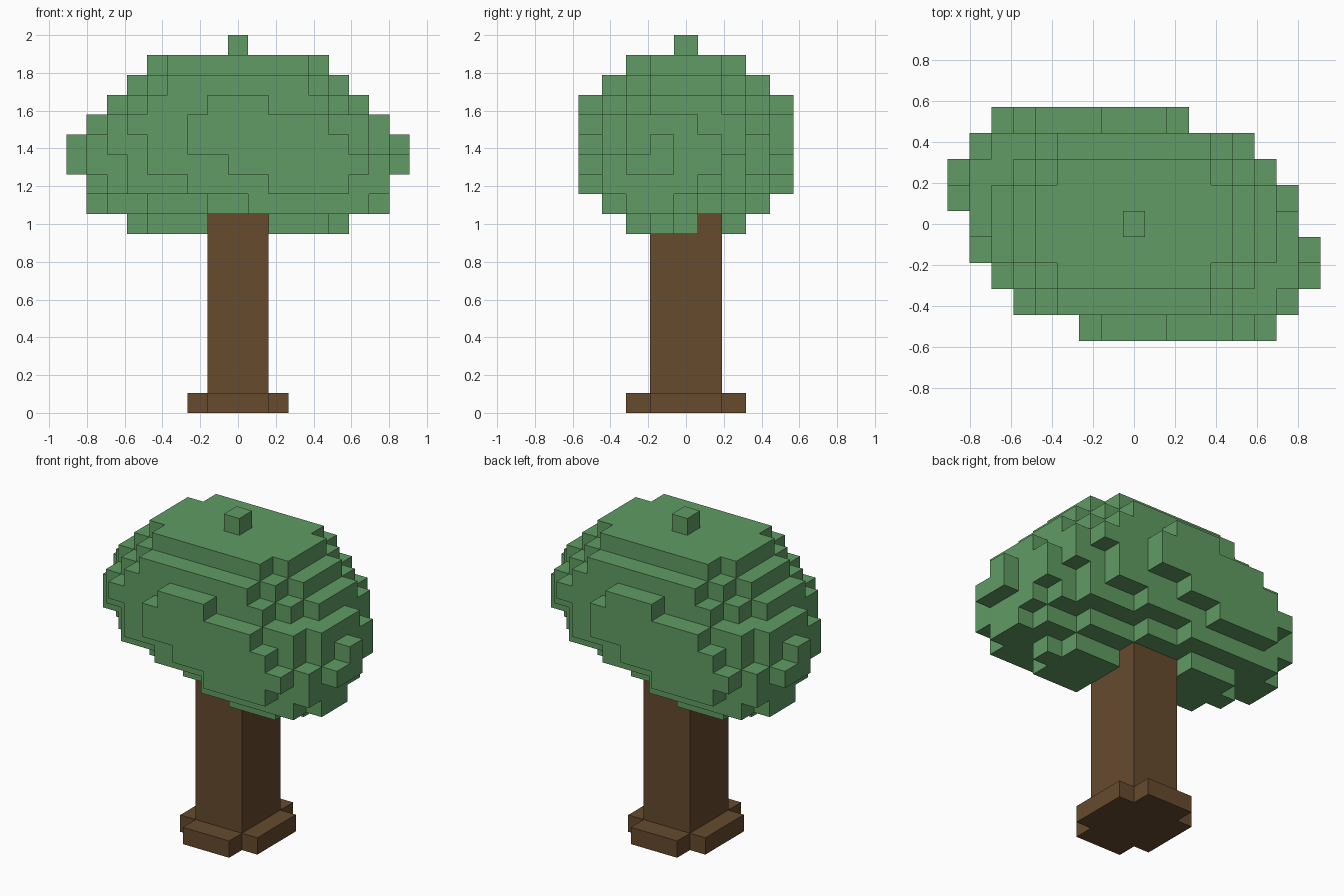
import bpy, bmesh

cube = bpy.data.objects.get("Cube")
if cube:
    bpy.data.objects.remove(cube, do_unlink=True)

# Size of one block along x, y and z
SIZE = (0.1069, 0.1267, 2 / 19)


def make_material(name, colour):
    mat = bpy.data.materials.new(name)
    mat.use_nodes = True
    mat.diffuse_color = colour
    mat.node_tree.nodes["Principled BSDF"].inputs["Base Color"].default_value = colour
    return mat


def row(start, end, j, k):
    """A straight run of blocks along x."""
    return {(i, j, k) for i in range(start, end + 1)}


def block_object(name, cells, material):
    """Skin a set of blocks with one closed surface and merge its flat areas."""
    bm = bmesh.new()
    verts = {}

    def corner(key):
        if key not in verts:
            x, y, z = key
            verts[key] = bm.verts.new(((x - 0.5) * SIZE[0], (y - 0.5) * SIZE[1], z * SIZE[2]))
        return verts[key]

    for cell in sorted(cells):
        for axis in range(3):
            u, v = (axis + 1) % 3, (axis + 2) % 3
            for side in (0, 1):
                neighbour = list(cell)
                neighbour[axis] += 2 * side - 1
                if tuple(neighbour) in cells:
                    continue
                loop = []
                for du, dv in ((0, 0), (1, 0), (1, 1), (0, 1)):
                    key = list(cell)
                    key[axis] += side
                    key[u] += du
                    key[v] += dv
                    loop.append(corner(tuple(key)))
                bm.faces.new(loop if side else loop[::-1])
    bmesh.ops.dissolve_limit(bm, angle_limit=0.01, verts=bm.verts, edges=bm.edges)
    mesh = bpy.data.meshes.new(name)
    bm.to_mesh(mesh)
    bm.free()
    mesh.materials.append(material)
    obj = bpy.data.objects.new(name, mesh)
    bpy.context.collection.objects.link(obj)
    return obj


leaf_green = make_material("leaf green", (0.115, 0.33, 0.125, 1))
bark_brown = make_material("bark brown", (0.133, 0.069, 0.027, 1))

# Crown layers, lowest first: runs from the middle row to the front row
LAYERS = [
    [(-4, 4), (2, 5), (2, 4)],
    [(-6, 6), (-4, 7), (-1, 7), (1, 6)],
    [(-7, 7), (-6, 7), (-5, 7), (-2, 7), (2, 5)],
    [(-7, 7), (-7, 8), (-5, 8), (-4, 7), (0, 6)],
    [(-7, 7), (-7, 8), (-6, 7), (-4, 6), (-2, 5)],
    [(-7, 7), (-6, 7), (-6, 7), (-5, 6), (-2, 4)],
    [(-6, 6), (-6, 6), (-5, 5), (-4, 4), (-1, 1)],
    [(-5, 5), (-5, 5), (-4, 4), (-3, 3)],
    [(-4, 4), (-4, 4), (-3, 3)],
    [(0, 0)],
]

# The back half of the crown is the front half turned half way round
crown = set()
for k, runs in enumerate(LAYERS, start=9):
    for j, (start, end) in enumerate(runs):
        crown |= row(start, end, -j, k) | row(-end, -start, j, k)
block_object("leaf_crown", crown, leaf_green)

# Trunk with a cross-shaped foot
trunk = set()
for k in range(10):
    for j in (-1, 0, 1):
        trunk |= row(-1, 1, j, k)
for j in (-1, 0, 1):
    trunk |= row(-2, 2, j, 0)
for j in (-2, 2):
    trunk |= row(-1, 1, j, 0)
block_object("trunk", trunk, bark_brown)
